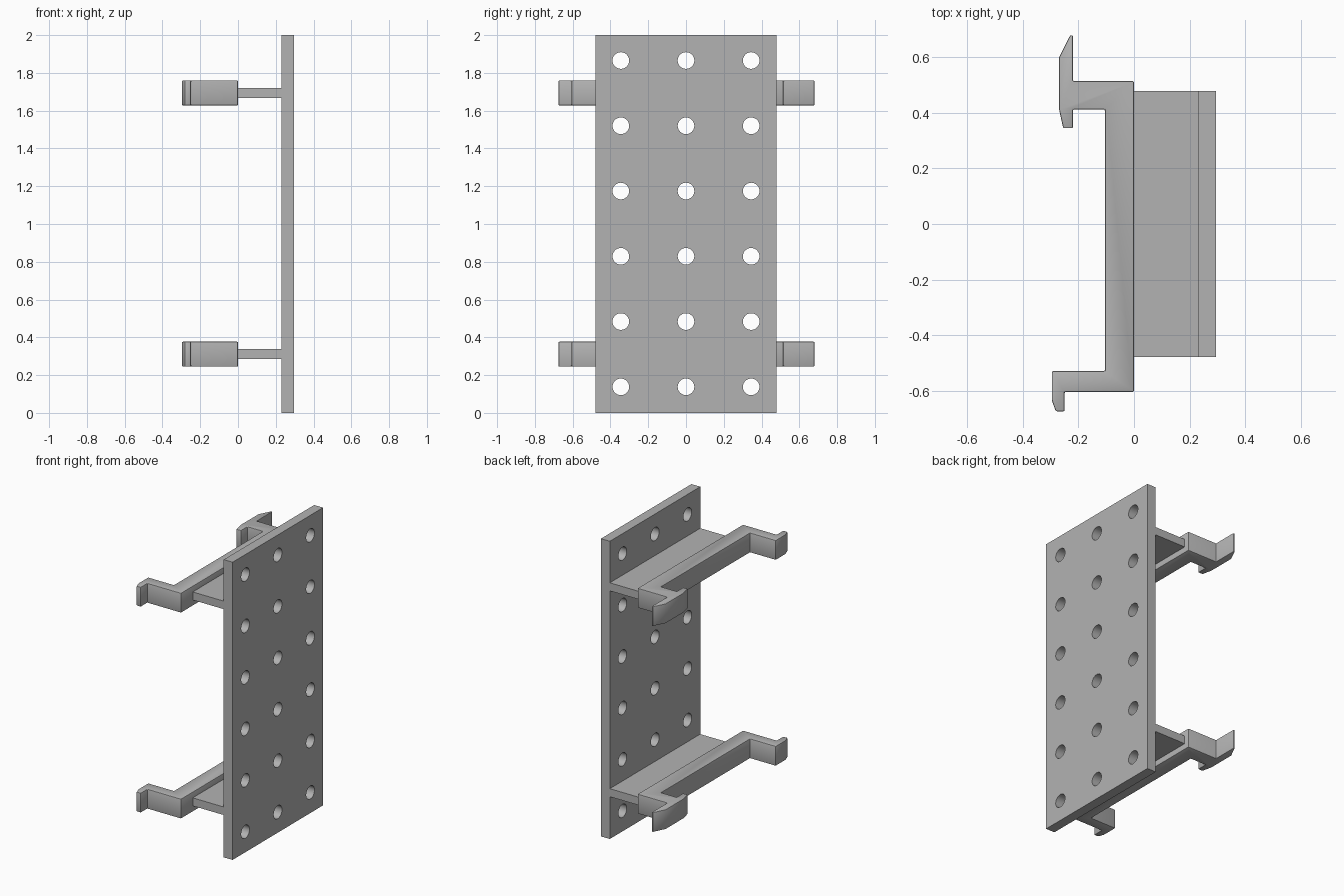
import bpy
import bmesh
from mathutils import Matrix, Vector

if "Cube" in bpy.data.objects:
    bpy.data.objects.remove(bpy.data.objects["Cube"])

# One plain grey plastic
grey = bpy.data.materials.new("grey plastic")
colour = (0.45, 0.45, 0.45, 1)
grey.diffuse_color = colour
grey.use_nodes = True
grey.node_tree.nodes["Principled BSDF"].inputs["Base Color"].default_value = colour


def finish(name, bm):
    bmesh.ops.recalc_face_normals(bm, faces=bm.faces)
    mesh = bpy.data.meshes.new(name)
    bm.to_mesh(mesh)
    bm.free()
    obj = bpy.data.objects.new(name, mesh)
    mesh.materials.append(grey)
    bpy.context.collection.objects.link(obj)
    return obj


def box(name, low, high):
    low, high = Vector(low), Vector(high)
    bm = bmesh.new()
    place = Matrix.Translation((low + high) / 2) @ Matrix.Diagonal((*(high - low), 1))
    bmesh.ops.create_cube(bm, size=1, matrix=place)
    return finish(name, bm)


def extrude_profile(name, points, low, high):
    bm = bmesh.new()
    face = bm.faces.new([bm.verts.new((x, y, low)) for x, y in points])
    top = bmesh.ops.extrude_face_region(bm, geom=[face])["geom"]
    bmesh.ops.translate(bm, vec=(0, 0, high - low),
                        verts=[g for g in top if isinstance(g, bmesh.types.BMVert)])
    return finish(name, bm)


def activate(obj):
    bpy.ops.object.select_all(action="DESELECT")
    obj.select_set(True)
    bpy.context.view_layer.objects.active = obj


# Mounting plate with a grid of drilled holes
plate = box("mounting_plate", (0.23, -0.48, 0), (0.296, 0.48, 2))
drills = bmesh.new()
for column in (-1, 0, 1):
    for row in range(6):
        place = (Matrix.Translation((0.263, column * 0.345, 0.138 + row * 0.3455))
                 @ Matrix.Rotation(1.5707963, 4, "Y"))
        bmesh.ops.create_cone(drills, cap_ends=True, segments=40, radius1=0.044,
                              radius2=0.044, depth=0.2, matrix=place)
cutter = finish("hole_cutter", drills)
cutter.hide_render = True
cut = plate.modifiers.new("holes", "BOOLEAN")
cut.operation = "DIFFERENCE"
cut.solver = "EXACT"
cut.object = cutter
activate(plate)
bpy.ops.object.modifier_apply(modifier=cut.name)
bpy.data.objects.remove(cutter)
bpy.ops.object.shade_smooth_by_angle()

# Rail clip outline: back hook with lead-in, straight spine, front hook
clip_outline = [
    (0, -0.605), (0, 0.515), (-0.22, 0.515), (-0.22, 0.68), (-0.23, 0.68),
    (-0.27, 0.6), (-0.27, 0.413), (-0.255, 0.345), (-0.22, 0.345),
    (-0.22, 0.413), (-0.105, 0.413), (-0.105, -0.53), (-0.296, -0.53),
    (-0.296, -0.635), (-0.282, -0.675), (-0.25, -0.675), (-0.25, -0.605),
]

# Lower and upper bracket: a shelf joining the plate to a rail clip
for level, z in (("lower", 0.311), ("upper", 1.694)):
    box(level + "_shelf", (-0.01, -0.48, z - 0.027), (0.235, 0.48, z + 0.027))
    clip = extrude_profile(level + "_rail_clip", clip_outline, z - 0.066, z + 0.066)
    bevel = clip.modifiers.new("soft edges", "BEVEL")
    bevel.width = 0.006
    bevel.segments = 2
    bevel.limit_method = "ANGLE"
    activate(clip)
    bpy.ops.object.modifier_apply(modifier=bevel.name)
    bpy.ops.object.shade_smooth_by_angle()
